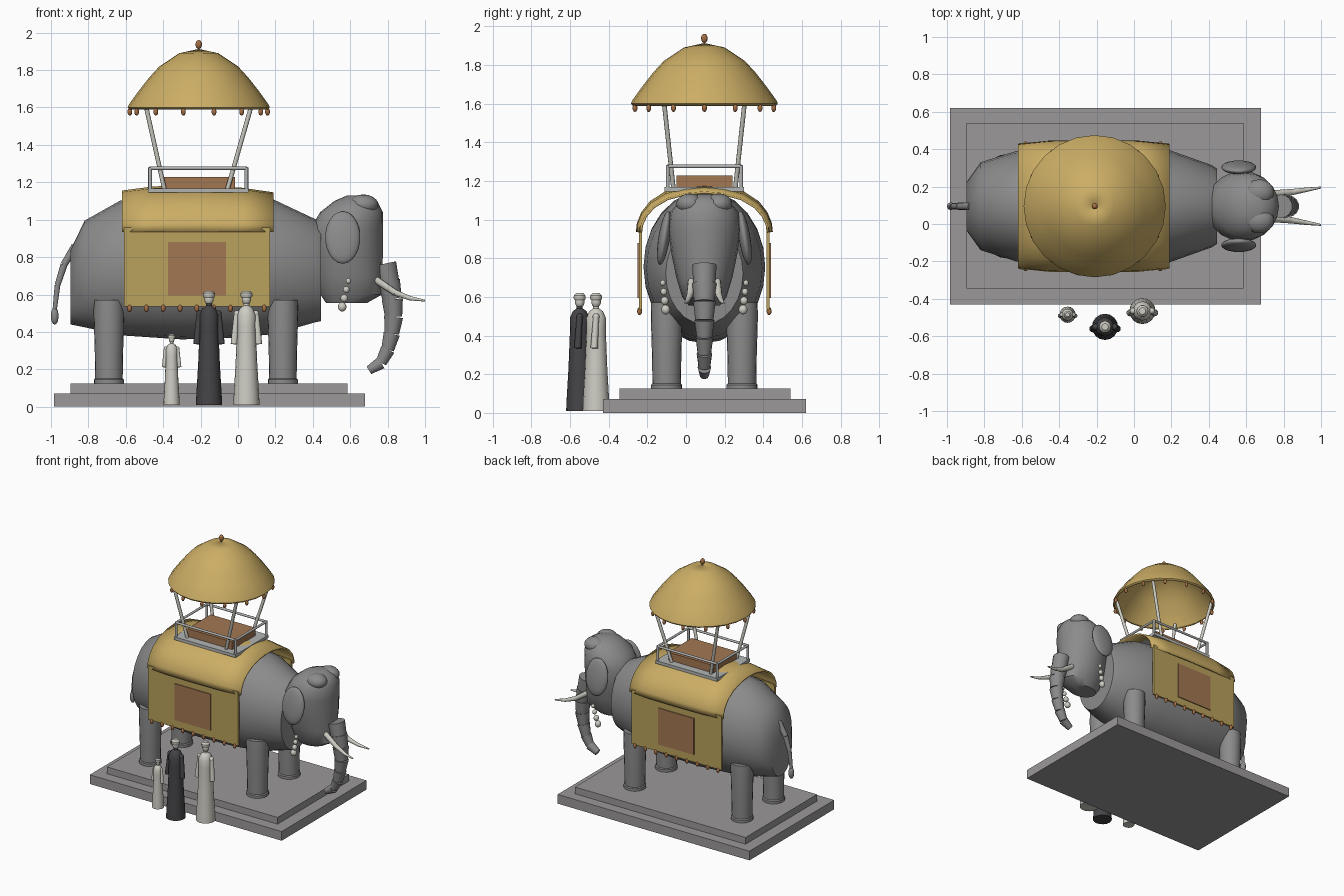
import bpy, bmesh
from math import sin, cos, pi, radians
from mathutils import Vector, Matrix

if "Cube" in bpy.data.objects:
    bpy.data.objects.remove(bpy.data.objects["Cube"], do_unlink=True)

CY = 0.095   # centre line of the animal
CX = -0.21   # centre of canopy and seat


def material(name, r, g, b):
    m = bpy.data.materials.new(name)
    m.use_nodes = True
    m.diffuse_color = (r, g, b, 1)
    m.node_tree.nodes["Principled BSDF"].inputs["Base Color"].default_value = (r, g, b, 1)
    return m


HIDE = material("grey hide", .26, .26, .265)
STONE = material("plinth stone", .33, .315, .32)
GOLD = material("gold cloth", .6, .42, .13)
OLIVE = material("olive gold cloth", .49, .36, .11)
BROWN = material("brown cloth", .37, .185, .085)
COPPER = material("copper tassel", .38, .16, .06)
CREAM = material("cream", .62, .61, .55)
SILVER = material("silver rail", .45, .46, .46)
CHARCOAL = material("charcoal robe", .06, .057, .062)


def finish(name, bm, mat, angle=40):
    bmesh.ops.recalc_face_normals(bm, faces=bm.faces[:])
    me = bpy.data.meshes.new(name)
    bm.to_mesh(me)
    bm.free()
    ob = bpy.data.objects.new(name, me)
    bpy.context.collection.objects.link(ob)
    me.materials.append(mat)
    if angle:
        bpy.ops.object.select_all(action='DESELECT')
        ob.select_set(True)
        bpy.context.view_layer.objects.active = ob
        bpy.ops.object.shade_smooth_by_angle(angle=radians(angle))
    return ob


def skin(name, rings, mat, wrap=True, caps=True, angle=40):
    """Surface through a list of equal point rows."""
    bm = bmesh.new()
    rows = [[bm.verts.new(p) for p in r] for r in rings]
    n = len(rows[0])
    for a, b in zip(rows, rows[1:]):
        for i in range(n if wrap else n - 1):
            j = (i + 1) % n
            bm.faces.new((a[i], a[j], b[j], b[i]))
    if caps:
        bm.faces.new(rows[0])
        bm.faces.new(rows[-1])
    return finish(name, bm, mat, angle)


def ellipse(c, u, v, n):
    c, u, v = Vector(c), Vector(u), Vector(v)
    return [c + u * cos(2 * pi * i / n) + v * sin(2 * pi * i / n) for i in range(n)]


def lathe(name, x, y, profile, mat, n=20, caps=True, angle=40):
    return skin(name, [ellipse((x, y, z), (r, 0, 0), (0, r, 0), n) for r, z in profile],
                mat, caps=caps, angle=angle)


def rod(name, p, q, r1, r2, mat, n=10):
    p, q = Vector(p), Vector(q)
    rot = (q - p).to_track_quat('Z', 'Y')
    u, v = rot @ Vector((1, 0, 0)), rot @ Vector((0, 1, 0))
    return skin(name, [ellipse(p, u * r1, v * r1, n), ellipse(q, u * r2, v * r2, n)], mat)


def box(name, lo, hi, mat):
    bm = bmesh.new()
    lo, hi = Vector(lo), Vector(hi)
    bmesh.ops.create_cube(bm, size=1, matrix=Matrix.Translation((lo + hi) / 2) @ Matrix.Diagonal((*(hi - lo), 1)))
    return finish(name, bm, mat, 0)


def ball(name, c, s, mat, tilt=0, seg=12):
    bm = bmesh.new()
    bmesh.ops.create_uvsphere(bm, u_segments=seg, v_segments=seg // 2 + 1, radius=1,
                              matrix=Matrix.Translation(c) @ Matrix.Rotation(tilt, 4, 'X') @ Matrix.Diagonal((*s, 1)))
    return finish(name, bm, mat, 60)


def tassel(name, x, y, z):
    ball(name, (x, y, z), (.013, .013, .021), COPPER, seg=8)


# Plinth
box("plinth_lower", (-.985, -.43, 0), (.68, .62, .072), STONE)
box("plinth_upper", (-.895, -.345, .072), (.585, .54, .125), STONE)

# Body: x, centre height, half height, half width
body = [(-.895, .64, .2, .13), (-.82, .71, .285, .235), (-.63, .742, .36, .295),
        (-.3, .755, .395, .315), (.0, .755, .385, .315), (.19, .748, .36, .3),
        (.415, .727, .275, .22), (.445, .72, .262, .2)]
skin("body", [ellipse((x, CY, z), (0, w, 0), (0, 0, h), 24) for x, z, h, w in body], HIDE)

# Head: height, centre x, half length, half width
head = [(.555, .58, .11, .08), (.6, .605, .165, .115), (.7, .59, .18, .145), (.82, .585, .19, .17),
        (.95, .58, .195, .188), (1.04, .607, .168, .175), (1.1, .63, .115, .125), (1.13, .635, .05, .06)]
skin("head", [ellipse((x, CY, z), (l, 0, 0), (0, w, 0), 20) for z, x, l, w in head], HIDE)

# Trunk made of overlapping tapered segments
path = [(.785, .765, .06), (.805, .67, .06), (.825, .575, .055), (.832, .48, .049),
        (.822, .39, .042), (.8, .305, .037), (.765, .235, .032), (.7, .195, .026)]
for i, (a, b) in enumerate(zip(path, path[1:])):
    rod(f"trunk_{i}", (a[0], CY, a[1]), (b[0], CY, b[1]), a[2] + .003, b[2] - .002, HIDE, 14)

# Tail
tail = [(-.87, .86, .022), (-.93, .76, .02), (-.965, .65, .016), (-.98, .52, .012)]
for i, (a, b) in enumerate(zip(tail, tail[1:])):
    rod(f"tail_{i}", (a[0], CY, a[1]), (b[0], CY, b[1]), a[2], b[2], HIDE)
ball("tail_tuft", (-.98, CY, .485), (.021, .021, .046), HIDE)

# Paired parts of the animal and its cloth
for s, side in ((-1, "right"), (1, "left")):
    def at(off):
        return CY + s * off
    for x, part in ((-.69, "rear"), (.24, "front")):
        lathe(f"{part}_leg_{side}", x, at(.195),
              [(.073, .125), (.076, .3), (.082, .5), (.08, .57)], HIDE)
        lathe(f"{part}_foot_{side}", x, at(.195), [(.08, .125), (.08, .145), (.074, .152)], HIDE)
    ball(f"ear_{side}", (.56, at(.208), .905), (.094, .03, .142), HIDE, s * radians(9), 20)
    ball(f"forehead_bump_{side}", (.67, at(.075), 1.08), (.08, .07, .055), HIDE, seg=16)
    tusk = [(.735, .065, .68, .02), (.84, .075, .61, .017), (.92, .088, .58, .012), (1.0, .1, .567, .005)]
    for i, (a, b) in enumerate(zip(tusk, tusk[1:])):
        rod(f"tusk_{side}_{i}", (a[0], at(a[1]), a[2]), (b[0], at(b[1]), b[2]), a[3], b[3], CREAM)
    for i in range(4):
        r = .014 + .003 * i
        ball(f"bead_{side}_{i}", (.59 - .011 * i, at(.215 - .005 * i), .672 - .046 * i), (r, r, r * 1.1), CREAM)
    # Side cloth with a square patch and tassels
    y0, y1 = sorted((at(.322), at(.338)))
    box(f"side_cloth_{side}", (-.61, y0, .535), (.17, y1, .958), OLIVE)
    y0, y1 = sorted((at(.337), at(.345)))
    box(f"cloth_patch_{side}", (-.375, y0, .595), (-.065, y1, .88), BROWN)
    for i in range(9):
        tassel(f"cloth_tassel_{side}_{i}", -.58 + .09 * i, at(.335), .526)

# Saddle cloth arched over the back
arch = [(-.345, .935), (-.34, .98), (-.318, 1.035), (-.275, 1.09), (-.2, 1.14), (-.1, 1.17), (0, 1.18)]
arch += [(-y, z) for y, z in arch[-2::-1]]
rows = [[(x, CY + y * w, z + (z - .93) / .25 * d) for y, z in arch]
        for x, w, d in ((-.62, .95, -.03), (-.45, 1, -.008), (-.2, 1.01, 0), (.02, 1, -.015), (.19, .95, -.04))]
saddle = skin("saddle_cloth", rows, GOLD, wrap=False, caps=False)
shell = saddle.modifiers.new("thickness", 'SOLIDIFY')
shell.thickness = .012
shell.offset = 0

# Seat platform, cushion and railing
box("seat_base", (-.48, CY - .205, 1.145), (.055, CY + .205, 1.168), SILVER)
box("seat_cushion", (-.405, CY - .145, 1.16), (-.015, CY + .145, 1.228), BROWN)
corners = [(-.47, CY - .19), (.045, CY - .19), (.045, CY + .19), (-.47, CY + .19)]
for i, (x, y) in enumerate(corners):
    x2, y2 = corners[(i + 1) % 4]
    rod(f"rail_post_{i}", (x, y, 1.16), (x, y, 1.28), .01, .01, SILVER)
    rod(f"rail_bar_{i}", (x, y, 1.275), (x2, y2, 1.275), .009, .009, SILVER)

# Canopy on splayed poles
for sx in (-1, 1):
    for sy in (-1, 1):
        rod(f"canopy_pole_{sx}_{sy}", (CX - .015 + sx * .168, CY + sy * .16, 1.16),
            (CX + sx * .285, CY + sy * .21, 1.62), .012, .012, CREAM)
dome = [(.37, 1.588), (.38, 1.6), (.372, 1.618), (.32, 1.69), (.265, 1.76), (.21, 1.82), (.105, 1.89), (.004, 1.912)]
canopy = lathe("canopy", CX, CY, dome, GOLD, 24, caps=False)
shell = canopy.modifiers.new("thickness", 'SOLIDIFY')
shell.thickness = .008
shell.offset = -1
ball("canopy_finial", (CX, CY, 1.937), (.017, .017, .024), COPPER)
for i in range(14):
    a = 2 * pi * i / 14
    tassel(f"canopy_tassel_{i}", CX + .368 * cos(a), CY + .368 * sin(a), 1.577)


# Robed bystanders
def person(name, x, y, k, robe):
    z0 = .01
    shape = [(.07, 0), (.068, .05), (.058, .22), (.05, .42), (.051, .48), (.036, .515), (.016, .53), (.014, .56)]
    lathe(name + "_robe", x, y, [(r * k, z0 + z * k) for r, z in shape], robe, 16)
    ball(name + "_head", (x, y, z0 + .565 * k), (.025 * k, .025 * k, .032 * k), CREAM)
    lathe(name + "_cap", x, y, [(r * k, z0 + z * k) for r, z in ((.027, .573), (.032, .582), (.031, .597), (.018, .61))],
          CREAM, 14)
    for s in (-1, 1):
        rod(f"{name}_arm_{s}", (x + s * .052 * k, y, z0 + .49 * k), (x + s * .066 * k, y - .01 * k, z0 + .325 * k),
            .015 * k, .019 * k, robe)
        ball(f"{name}_shoulder_{s}", (x + s * .05 * k, y, z0 + .487 * k), (.018 * k,) * 3, robe)


person("tall_dark_figure", -.155, -.55, 1, CHARCOAL)
person("tall_pale_figure", .045, -.465, 1, CREAM)
person("child_figure", -.355, -.485, .62, CREAM)
